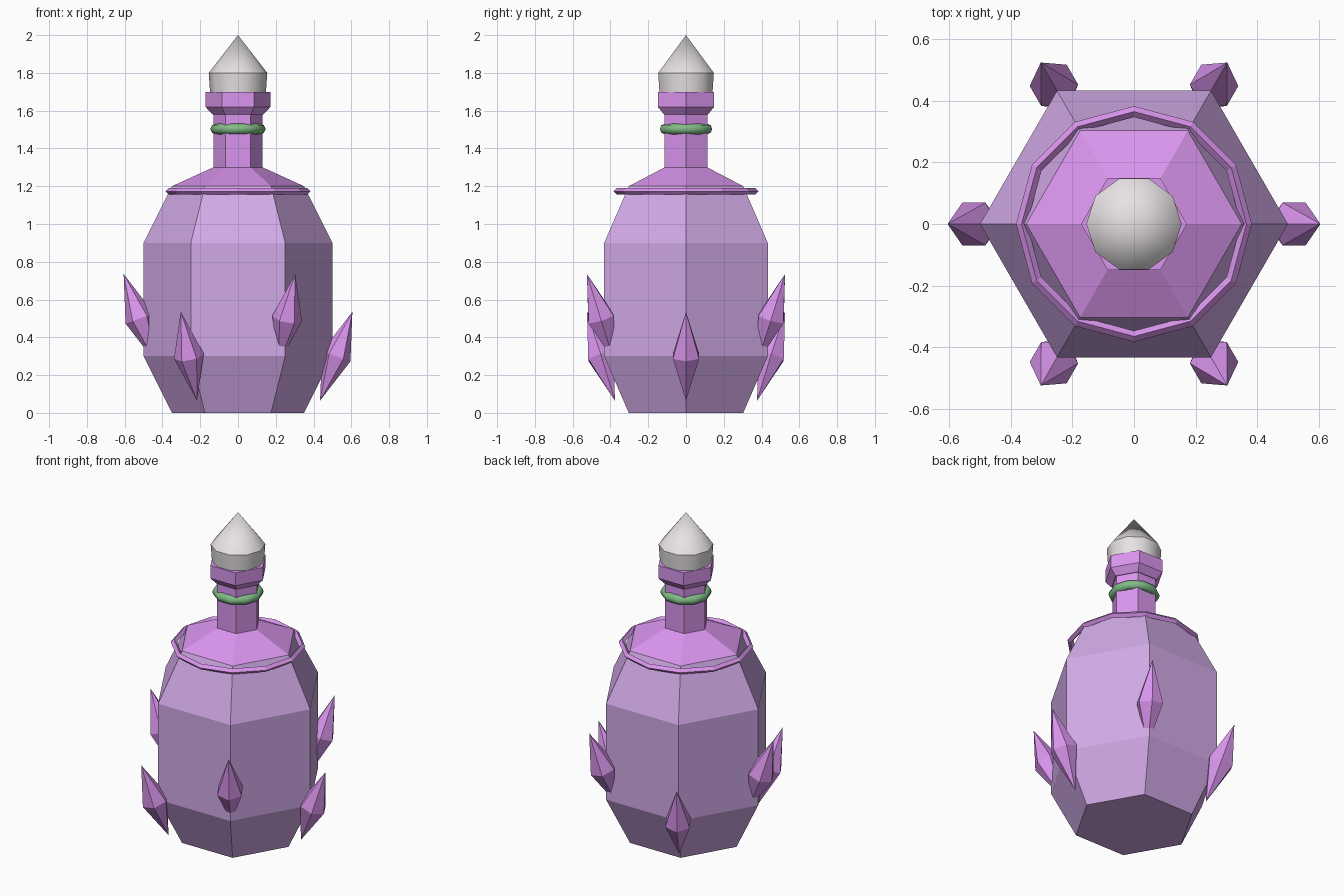
import bpy, bmesh, math
from mathutils import Matrix

if "Cube" in bpy.data.objects:
    bpy.data.objects.remove(bpy.data.objects["Cube"])


def material(name, rgb):
    m = bpy.data.materials.new(name)
    m.diffuse_color = (*rgb, 1)
    m.use_nodes = True
    m.node_tree.nodes["Principled BSDF"].inputs["Base Color"].default_value = m.diffuse_color
    return m


GLASS = material("pale_purple", (0.64, 0.40, 0.80))
PURPLE = material("bright_purple", (0.70, 0.30, 0.85))
GREEN = material("green", (0.22, 0.50, 0.24))
WHITE = material("off_white", (0.80, 0.76, 0.78))


def lathe(name, profile, sides, mat, matrix=Matrix(), loop=False, smooth=None):
    """Turn (radius, z) points around z; radius 0 makes a tip, loop makes a ring."""
    bm = bmesh.new()
    rings = []
    for r, z in profile:
        n = 1 if r == 0 else sides
        rings.append([bm.verts.new((r * math.cos(math.tau * i / sides),
                                    r * math.sin(math.tau * i / sides), z)) for i in range(n)])
    pairs = list(zip(rings, rings[1:]))
    if loop:
        pairs.append((rings[-1], rings[0]))
    for a, b in pairs:
        for i in range(sides):
            j = (i + 1) % sides
            quad = [a[i % len(a)], a[j % len(a)], b[j % len(b)], b[i % len(b)]]
            bm.faces.new(list(dict.fromkeys(quad)))
    if not loop:
        for ring in (rings[0], rings[-1]):
            if len(ring) > 1:
                bm.faces.new(ring)
    bmesh.ops.recalc_face_normals(bm, faces=bm.faces[:])
    me = bpy.data.meshes.new(name)
    bm.to_mesh(me)
    bm.free()
    me.materials.append(mat)
    ob = bpy.data.objects.new(name, me)
    bpy.context.collection.objects.link(ob)
    ob.matrix_world = matrix
    if smooth:
        bpy.ops.object.select_all(action='DESELECT')
        ob.select_set(True)
        bpy.context.view_layer.objects.active = ob
        bpy.ops.object.shade_smooth_by_angle(angle=math.radians(smooth))
    return ob


def ring(name, major, minor, z, sides, section, mat, smooth=None):
    pts = [(major + minor * math.cos(math.tau * k / section),
            z + minor * math.sin(math.tau * k / section)) for k in range(section)]
    return lathe(name, pts, sides, mat, loop=True, smooth=smooth)


# Six-sided bottle
lathe("body", [(0.35, 0), (0.5, 0.3), (0.5, 0.9), (0.35, 1.2)], 6, GLASS)
lathe("shoulder", [(0.35, 1.2), (0.13, 1.3)], 6, PURPLE)
lathe("neck", [(0.13, 1.29), (0.13, 1.6)], 6, PURPLE)
lathe("lip", [(0.135, 1.58), (0.172, 1.62), (0.172, 1.7)], 6, PURPLE)

# Rings on the shoulder and the neck
ring("shoulder_ring", 0.365, 0.018, 1.173, 12, 4, PURPLE)
ring("neck_ring", 0.118, 0.028, 1.503, 10, 8, GREEN, smooth=50)

# Pointed stopper
lathe("stopper", [(0.145, 1.66), (0.155, 1.8), (0, 2.0)], 10, WHITE, smooth=40)

# Crystals on the six corners, leaning outward, alternating in height
for i in range(6):
    m = (Matrix.Rotation(math.radians(60 * i), 4, 'Z')
         @ Matrix.Translation((0.52, 0, 0.5 if i % 2 else 0.3))
         @ Matrix.Rotation(math.radians(20), 4, 'Y'))
    lathe(f"crystal_{i + 1}", [(0, -0.25), (0.08, 0), (0, 0.25)], 6, PURPLE, m)
